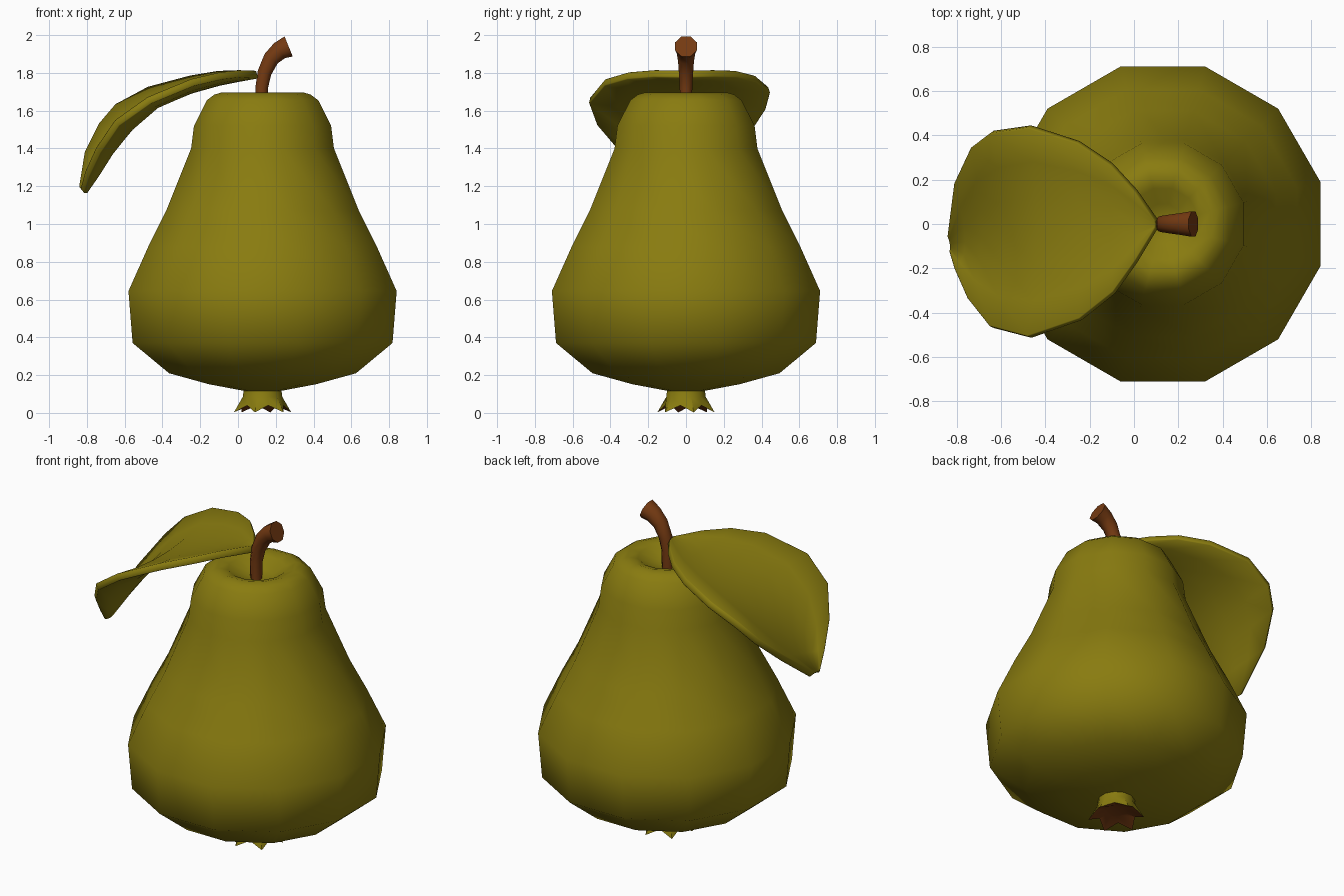
import bpy, bmesh, math
from mathutils import Vector

if "Cube" in bpy.data.objects:
    bpy.data.objects.remove(bpy.data.objects["Cube"])

CX = 0.13          # pear axis
SIDES = 12
C15 = math.cos(math.radians(15))


def material(name, rgb):
    m = bpy.data.materials.new(name)
    m.diffuse_color = (*rgb, 1)
    m.use_nodes = True
    m.node_tree.nodes["Principled BSDF"].inputs["Base Color"].default_value = m.diffuse_color
    return m


olive = material("olive green", (0.25, 0.20, 0.005))
brown = material("stem brown", (0.18, 0.043, 0.006))


def loft(name, rings, mats, caps=(False, False)):
    """Join closed rings of points with quads."""
    bm = bmesh.new()
    vr = [[bm.verts.new(p) for p in r] for r in rings]
    for a, b in zip(vr, vr[1:]):
        n = len(a)
        for i in range(n):
            bm.faces.new((a[i], a[(i + 1) % n], b[(i + 1) % n], b[i]))
    if caps[0]:
        bm.faces.new(vr[0][::-1])
    if caps[1]:
        bm.faces.new(vr[-1])
    return finish(name, bm, mats)


def finish(name, bm, mats):
    bmesh.ops.recalc_face_normals(bm, faces=bm.faces[:])
    me = bpy.data.meshes.new(name)
    bm.to_mesh(me)
    bm.free()
    for m in mats:
        me.materials.append(m)
    ob = bpy.data.objects.new(name, me)
    bpy.context.collection.objects.link(ob)
    return ob


def smooth(ob, angle):
    bpy.ops.object.select_all(action='DESELECT')
    ob.select_set(True)
    bpy.context.view_layer.objects.active = ob
    bpy.ops.object.shade_smooth_by_angle(angle=math.radians(angle))


def ring(f):
    """Ring about the pear axis; f(i) gives radius and height."""
    pts = []
    for i in range(SIDES):
        a = math.radians(15 + 30 * i)
        r, z = f(i)
        pts.append((CX + r * math.cos(a), r * math.sin(a), z))
    return pts


# Pear body with dimpled top, flowing into the flared crown below.
# Profile holds half widths of the silhouette.
profile = [(0.02, 1.615), (0.09, 1.63), (0.16, 1.68), (0.215, 1.697),
           (0.255, 1.685), (0.295, 1.655), (0.363, 1.52), (0.378, 1.40),
           (0.51, 1.07), (0.605, 0.88), (0.71, 0.645), (0.688, 0.37),
           (0.495, 0.21), (0.285, 0.152), (0.10, 0.117)]
rings = [ring(lambda i, r=r, z=z: (r / C15, z)) for r, z in profile]
body = loft("pear_body", rings, [olive], (True, True))
smooth(body, 75)

# Crown: six pointed sepals, green outside and brown inside
crown = loft("crown", [
    ring(lambda i: (0.103, 0.125)),
    ring(lambda i: (0.108, 0.085)),
    ring(lambda i: (0.157, 0.003) if i % 2 == 0 else (0.115, 0.04)),
    ring(lambda i: (0.06, 0.05)),
], [olive, brown], (False, True))
for p in crown.data.polygons:
    if p.index >= 2 * SIDES:
        p.material_index = 1
smooth(crown, 30)

# Stem: eight-sided bent tube widening to the tip
path = [(0.125, 1.60, 0.034), (0.125, 1.72, 0.036), (0.14, 1.80, 0.040),
        (0.175, 1.875, 0.046), (0.22, 1.918, 0.053), (0.268, 1.94, 0.062)]
tilt = [0, 3, 16, 36, 54, 68]
rings = []
for (x, z, r), t in zip(path, tilt):
    t = math.radians(t)
    rings.append([(x + r * math.cos(a) * math.cos(t), r * math.sin(a),
                   z - r * math.cos(a) * math.sin(t))
                  for a in (math.radians(22.5 + 45 * k) for k in range(8))])
stem = loft("stem", rings, [brown], (True, True))
smooth(stem, 50)

# Leaf: each row gives near edge, midrib and far edge of a drooping trough
rows = [
    ((0.10, -0.02, 1.795), (0.10, 0.00, 1.79), (0.10, 0.02, 1.795)),
    ((0.01, -0.17, 1.797), (0.00, 0.00, 1.772), (0.01, 0.15, 1.797)),
    ((-0.09, -0.31, 1.785), (-0.10, -0.01, 1.752), (-0.10, 0.27, 1.793)),
    ((-0.24, -0.43, 1.75), (-0.25, -0.02, 1.71), (-0.25, 0.37, 1.768)),
    ((-0.47, -0.51, 1.655), (-0.43, -0.03, 1.635), (-0.47, 0.44, 1.71)),
    ((-0.64, -0.465, 1.535), (-0.57, -0.04, 1.515), (-0.64, 0.415, 1.62)),
    ((-0.74, -0.34, 1.39), (-0.67, -0.06, 1.395), (-0.725, 0.35, 1.52)),
    ((-0.80, -0.21, 1.265), (-0.745, -0.08, 1.28), (-0.80, 0.19, 1.37)),
    ((-0.825, -0.13, 1.175), (-0.815, -0.10, 1.175), (-0.83, -0.05, 1.185)),
]
bm = bmesh.new()
grid = []
for near, mid, far in rows:
    n, m, f = Vector(near), Vector(mid), Vector(far)
    line = []
    for k in range(7):
        s = k / 3 - 1
        p = n * (s * (s - 1) / 2) + m * (1 - s * s) + f * (s * (s + 1) / 2)
        line.append(bm.verts.new(p))
    grid.append(line)
for a, b in zip(grid, grid[1:]):
    for k in range(6):
        bm.faces.new((a[k], a[k + 1], b[k + 1], b[k]))
leaf = finish("leaf", bm, [olive])
sol = leaf.modifiers.new("thickness", 'SOLIDIFY')
sol.thickness = 0.04
sol.offset = 0
bev = leaf.modifiers.new("soft_rim", 'BEVEL')
bev.width = 0.01
bev.segments = 1
bev.limit_method = 'ANGLE'
bev.angle_limit = math.radians(50)
for p in leaf.data.polygons:
    p.use_smooth = True
